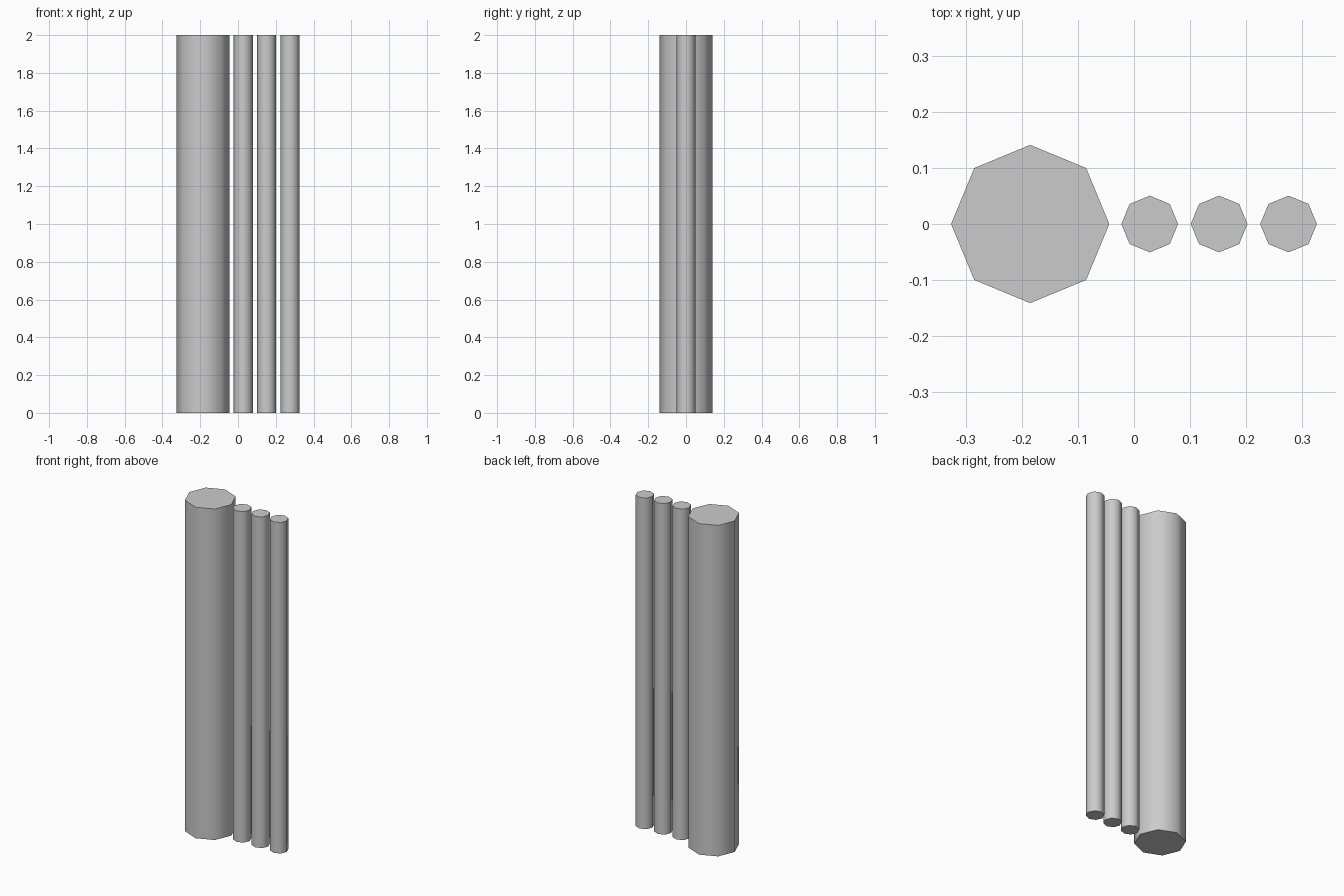
import bpy
import math

if "Cube" in bpy.data.objects:
    bpy.data.objects.remove(bpy.data.objects["Cube"])

HEIGHT = 2.0
SIDES = 8


def pillar(name, x, radius):
    """Upright eight-sided column with smooth sides and crisp flat caps."""
    bpy.ops.mesh.primitive_cylinder_add(
        vertices=SIDES, radius=radius, depth=HEIGHT,
        location=(x, 0, HEIGHT / 2))
    obj = bpy.context.object
    obj.name = name
    bpy.ops.object.shade_smooth_by_angle(angle=math.radians(60))
    return obj


# Thick main column
pillar("main_column", -0.185, 0.141)

# Row of three thin columns beside it
for i in range(3):
    pillar(f"thin_column_{i + 1}", 0.028 + i * 0.1237, 0.0505)
